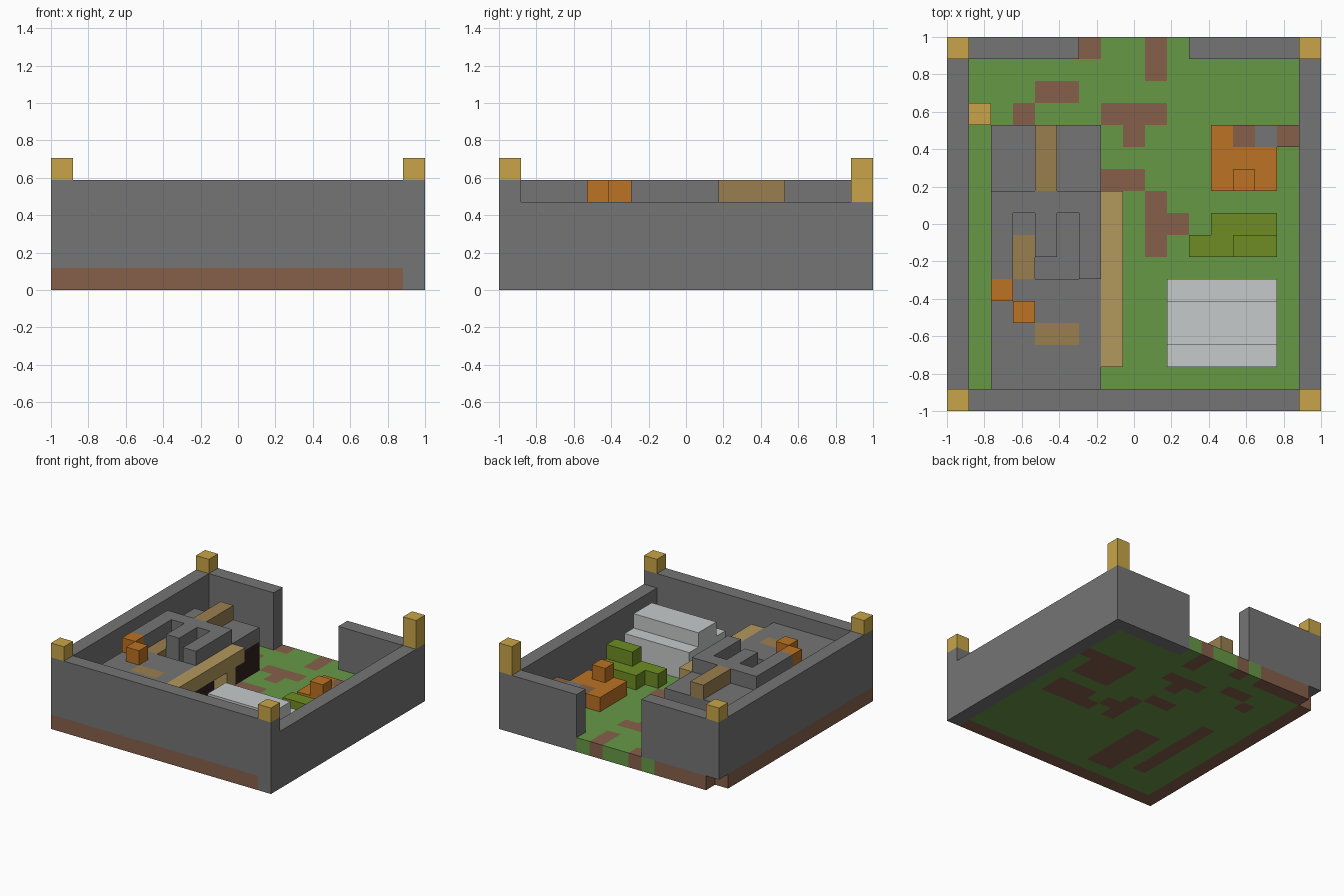
import bpy, bmesh
from mathutils import Matrix, Vector

if "Cube" in bpy.data.objects:
    bpy.data.objects.remove(bpy.data.objects["Cube"], do_unlink=True)

N = 17          # blocks along each side
U = 2 / N       # size of one block


def material(name, r, g, b):
    def lin(c):
        c /= 255
        return c / 12.92 if c < 0.04045 else ((c + 0.055) / 1.055) ** 2.4
    m = bpy.data.materials.new(name)
    col = (lin(r), lin(g), lin(b), 1)
    m.use_nodes = True
    m.diffuse_color = col
    m.node_tree.nodes["Principled BSDF"].inputs["Base Color"].default_value = col
    return m


stone = material("stone grey", 117, 117, 117)
grass = material("grass green", 103, 153, 70)
dirt = material("dirt brown", 134, 96, 74)
gold = material("lantern gold", 200, 165, 72)
orange = material("pumpkin orange", 188, 114, 35)
olive = material("shrub olive", 110, 140, 36)
wood = material("wood brown", 154, 127, 80)
tan = material("beam tan", 178, 152, 93)
white = material("pale white", 198, 202, 202)
dark = material("dark timber", 50, 33, 31)


def box(name, x, y, z, mat):
    """Box spanning block index ranges (start, end) on each axis."""
    lo = Vector((x[0], y[0], z[0])) * U - Vector((1, 1, 0))
    hi = Vector((x[1], y[1], z[1])) * U - Vector((1, 1, 0))
    bpy.ops.mesh.primitive_cube_add(size=1, location=(lo + hi) / 2)
    ob = bpy.context.object
    ob.name = name
    ob.data.transform(Matrix.Diagonal((*(hi - lo), 1)))
    ob.data.materials.append(mat)
    return ob


def block(name, i, j, k, mat):
    return box(name, (i, i + 1), (j, j + 1), (k, k + 1), mat)


def slab(name, x, y, top, mats, rule):
    """One-block-thick tiled slab; rule gives the material of each tile, None cuts it out."""
    bm = bmesh.new()
    w, d = x[1] - x[0], y[1] - y[0]
    place = (Matrix.Translation(((x[0] + x[1]) * U / 2 - 1, (y[0] + y[1]) * U / 2 - 1, top * U))
             @ Matrix.Diagonal((w * U, d * U, 1, 1)))
    bmesh.ops.create_grid(bm, x_segments=w, y_segments=d, size=0.5, matrix=place)
    holes = []
    for f in bm.faces:
        c = f.calc_center_median()
        m = rule(int((c.x + 1) / U), int((c.y + 1) / U))
        if m is None:
            holes.append(f)
        else:
            f.material_index = mats.index(m)
    bmesh.ops.delete(bm, geom=holes, context='FACES')
    me = bpy.data.meshes.new(name)
    bm.to_mesh(me)
    bm.free()
    for m in mats:
        me.materials.append(m)
    ob = bpy.data.objects.new(name, me)
    bpy.context.collection.objects.link(ob)
    mod = ob.modifiers.new("thickness", 'SOLIDIFY')
    mod.thickness = U
    mod.offset = -1
    return ob


def inside(i, j, rects):
    return any(a <= i < b and c <= j < d for a, b, c, d in rects)


# Ground: grass with dirt patches, rim of dirt and stone
PATCHES = [(9, 10, 15, 17), (6, 7, 16, 17), (1, 5, 16, 17), (4, 6, 14, 15), (3, 4, 13, 14),
           (7, 10, 13, 14), (8, 9, 12, 13), (7, 9, 10, 11), (9, 10, 7, 10), (10, 11, 8, 9),
           (12, 15, 10, 13), (15, 16, 12, 13), (12, 15, 7, 9), (11, 12, 7, 8),
           (3, 4, 3, 10), (5, 7, 2, 7)]


def ground_rule(i, j):
    if (i, j) == (0, N - 1):
        return None
    if i == N - 1 or (j == N - 1 and i > 10):
        return stone
    if i == 0 or j == 0 or inside(i, j, PATCHES):
        return dirt
    return grass


slab("ground", (0, N), (0, N), 1, [grass, dirt, stone], ground_rule)

# Surrounding walls with a gateway at the back
box("front_wall", (0, 17), (0, 1), (1, 5), stone)
box("right_wall", (0, 1), (1, 17), (1, 5), stone)
box("left_wall", (16, 17), (1, 17), (1, 4), stone)
box("back_wall_right", (1, 6), (16, 17), (1, 5), stone)
box("back_wall_left", (11, 16), (16, 17), (1, 4), stone)

# Corner lanterns
for i, j, base in ((0, 0, 5), (16, 0, 5), (0, 16, 5), (16, 16, 4)):
    box("corner_lantern", (i, i + 1), (j, j + 1), (base, 6), gold)
block("house_lantern", 1, 13, 2, gold)

# House: dark body, stone roof with timber tiles and a sunken channel
box("house_body", (2, 7), (1, 13), (1, 3), dark)
CHANNEL = [(4, 5, 6, 7), (5, 6, 6, 9)]


def roof_rule(i, j):
    if inside(i, j, CHANNEL):
        return None
    return wood if inside(i, j, [(3, 4, 6, 8), (4, 6, 3, 4)]) else stone


slab("house_roof", (2, 7), (1, 13), 4, [stone, wood], roof_rule)
for a, b, c, d in CHANNEL:
    box("channel_floor", (a, b), (c, d), (3, 3.05), stone)

# Raised parapet on the roof: a back bar with three arms
box("parapet_bar", (2, 7), (9, 10), (4, 5), stone)
for i, start in ((2, 6), (4, 7), (6, 6)):
    box("parapet_arm", (i, i + 1), (start, 9), (4, 5), stone)

# Roof ridge, roof pumpkins, porch beam and post
box("roof_ridge", (4, 5), (10, 13), (4, 5), wood)
for i, j in ((2, 5), (3, 4)):
    block("roof_pumpkin", i, j, 4, orange)
box("porch_beam", (7, 8), (2, 10), (3, 4), tan)
box("porch_post", (7, 8), (8, 9), (1, 3), tan)

# Pale stepped block
box("pale_base", (10, 15), (2, 6), (1, 3), white)
box("pale_top", (10, 15), (3, 5), (3, 4), white)

# Shrubs
box("shrub_back", (12, 15), (8, 9), (1, 2), olive)
box("shrub_low", (11, 13), (7, 8), (1, 2), olive)
box("shrub_tall", (13, 15), (7, 8), (1, 3), olive)

# Pumpkin pile with dirt and stone blocks beside it
box("pumpkin_pile", (12, 15), (10, 12), (1, 2), orange)
block("pumpkin_corner", 12, 12, 1, orange)
block("pumpkin_top", 13, 10, 2, orange)
for i, m in ((13, dirt), (14, stone), (15, dirt)):
    block("pile_edge", i, 12, 1, m)
